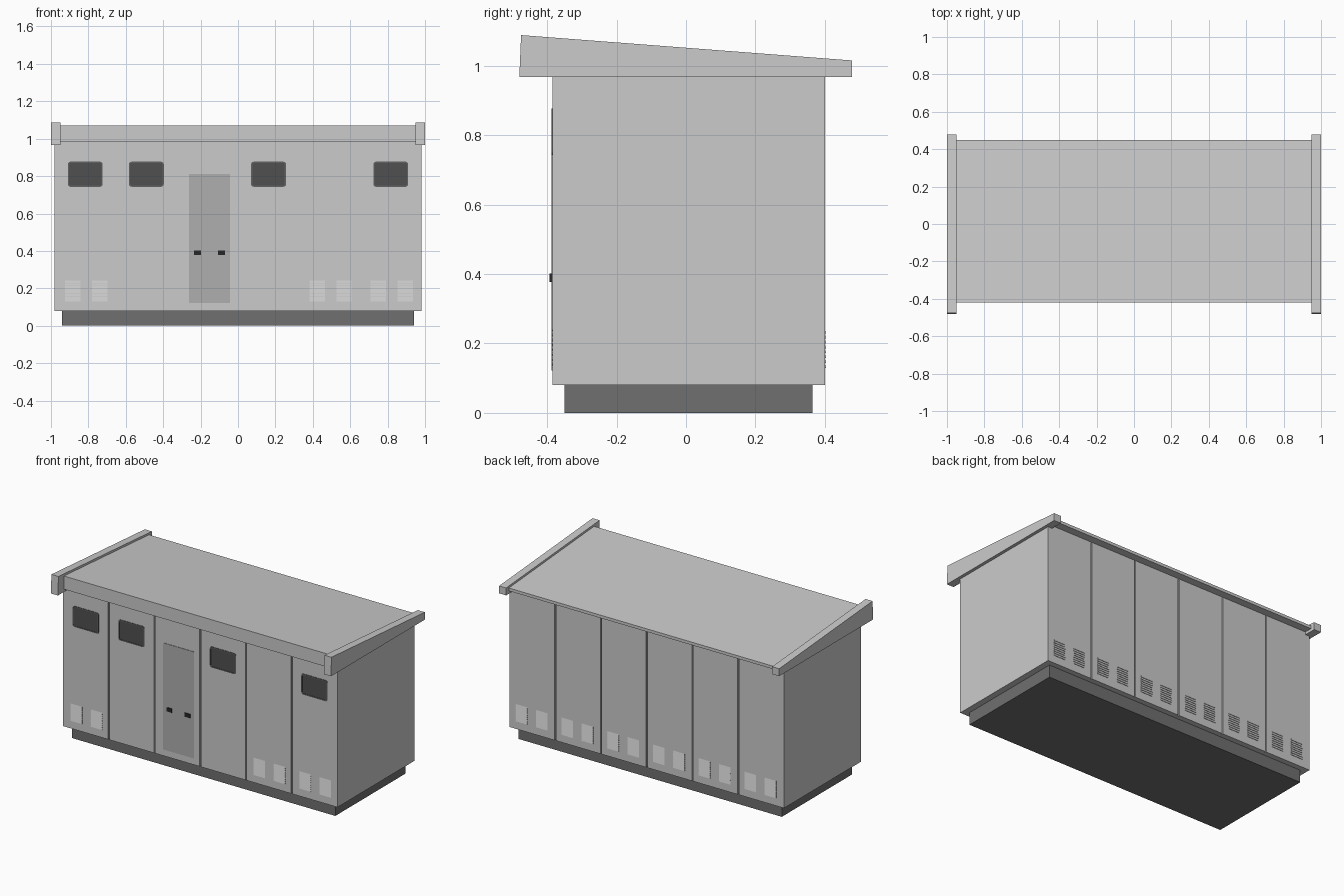
import bpy, bmesh, math
from mathutils import Vector

if "Cube" in bpy.data.objects:
    bpy.data.objects.remove(bpy.data.objects["Cube"])

FRONT, BACK = -0.385, 0.40
PANEL = 1.96 / 6
CENTRES = [-0.98 + PANEL * (i + 0.5) for i in range(6)]


def material(name, v):
    m = bpy.data.materials.new(name)
    m.diffuse_color = (v, v, v, 1)
    m.use_nodes = True
    m.node_tree.nodes["Principled BSDF"].inputs["Base Color"].default_value = m.diffuse_color
    return m


DARK = material("dark_base", 0.16)
GLASS = material("dark_glass", 0.08)
FRAME = material("window_frame", 0.12)
DOOR = material("door_grey", 0.43)
BLACK = material("handle_black", 0.02)


def prism(bm, pts, offset):
    """Extrude a planar polygon of 3D points along an offset."""
    f = bm.faces.new([bm.verts.new(p) for p in pts])
    r = bmesh.ops.extrude_face_region(bm, geom=[f])
    vs = [g for g in r["geom"] if isinstance(g, bmesh.types.BMVert)]
    bmesh.ops.translate(bm, verts=vs, vec=Vector(offset))


def finish(bm, name, mat=None):
    bmesh.ops.recalc_face_normals(bm, faces=bm.faces)
    me = bpy.data.meshes.new(name)
    bm.to_mesh(me)
    bm.free()
    ob = bpy.data.objects.new(name, me)
    bpy.context.collection.objects.link(ob)
    if mat:
        me.materials.append(mat)
    return ob


def make(name, pts, offset, mat=None):
    bm = bmesh.new()
    prism(bm, pts, offset)
    return finish(bm, name, mat)


def box(name, x0, x1, y0, y1, z0, z1, mat=None):
    pts = [(x0, y0, z0), (x1, y0, z0), (x1, y1, z0), (x0, y1, z0)]
    return make(name, pts, (0, 0, z1 - z0), mat)


def rounded(cx, cz, w, h, r, y):
    """Rounded rectangle outline facing the front."""
    pts = []
    for k, (sx, sz) in enumerate([(1, 1), (-1, 1), (-1, -1), (1, -1)]):
        for i in range(5):
            a = math.pi / 2 * (k + i / 4)
            pts.append((cx + sx * (w / 2 - r) + r * math.cos(a), y,
                        cz + sz * (h / 2 - r) + r * math.sin(a)))
    return pts


# Plinth
box("plinth", -0.94, 0.94, -0.35, 0.365, 0, 0.08, DARK)

# Body: plan outline with panel seams notched into front and back
g, d = 0.004, 0.008
seams = [-0.98 + PANEL * i for i in range(1, 6)]
plan = [(-0.98, FRONT)]
for s in seams:
    plan += [(s - g, FRONT), (s - g, FRONT + d), (s + g, FRONT + d), (s + g, FRONT)]
plan += [(0.98, FRONT), (0.98, BACK)]
for s in reversed(seams):
    plan += [(s + g, BACK), (s + g, BACK - d), (s - g, BACK - d), (s - g, BACK)]
plan.append((-0.98, BACK))
make("body", [(x, y, 0.08) for x, y in plan], (0, 0, 0.905))

# Sloped roof slab
roof = [(-0.42, 0.985), (-0.42, 1.07), (0.45, 1.004), (0.45, 0.985)]
make("roof", [(-0.95, y, z) for y, z in roof], (1.9, 0, 0))

# Gable boards at both ends
board = [(-0.48, 0.967), (-0.475, 1.088), (0.478, 1.015), (0.478, 0.967)]
for side, x in (("left", -1.0), ("right", 0.95)):
    make("gable_board_" + side, [(x, y, z) for y, z in board], (0.05, 0, 0))

# Windows: rounded frame ring around the glass
for n, i in enumerate((0, 1, 3, 5)):
    cx = CENTRES[i]
    outer = rounded(cx, 0.81, 0.187, 0.134, 0.014, FRONT - 0.003)
    inner = rounded(cx, 0.81, 0.173, 0.120, 0.009, FRONT - 0.003)
    bm = bmesh.new()
    rings = [[bm.verts.new((x, y + dy, z)) for x, y, z in loop]
             for loop, dy in ((outer, 0.004), (outer, 0), (inner, 0), (inner, 0.004))]
    for a, b in zip(rings, rings[1:]):
        for k in range(len(a)):
            j = (k + 1) % len(a)
            bm.faces.new((a[k], a[j], b[j], b[k]))
    finish(bm, f"window_frame_{n + 1}", FRAME)
    glass = rounded(cx, 0.81, 0.175, 0.122, 0.009, FRONT - 0.001)
    make(f"window_glass_{n + 1}", glass, (0, 0.003, 0), GLASS)

# Door and its two handles
box("door", -0.263, -0.043, FRONT - 0.003, FRONT + 0.004, 0.122, 0.81, DOOR)
for n, cx in enumerate((-0.217, -0.088)):
    box(f"door_handle_{n + 1}", cx - 0.019, cx + 0.019, FRONT - 0.008, FRONT, 0.377, 0.402, BLACK)


def vents(name, panels, wall, out):
    """Pairs of louvred vents: stacked wedge slats on a wall."""
    bm = bmesh.new()
    pitch = 0.112 / 8
    for i in panels:
        for dx in (-0.067, 0.077):
            x0 = CENTRES[i] + dx - 0.041
            for k in range(8):
                z = 0.130 + pitch * k
                prism(bm, [(x0, wall, z), (x0, wall + out, z),
                           (x0, wall, z + pitch * 0.9)], (0.082, 0, 0))
    finish(bm, name)


vents("front_vents", (0, 4, 5), FRONT, -0.003)
vents("back_vents", range(6), BACK, 0.003)
